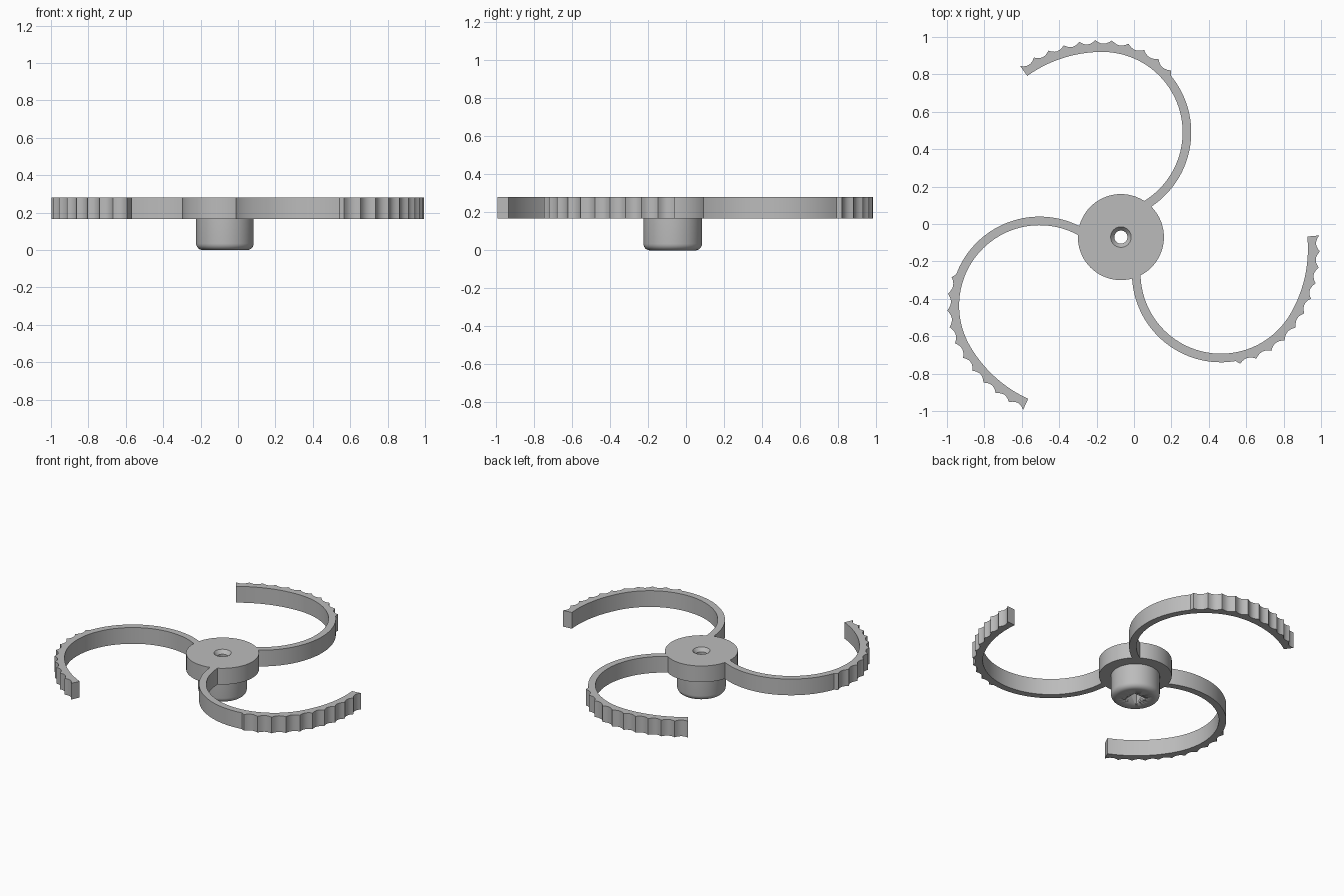
import bpy, bmesh
from math import sin, cos, pi, radians
from mathutils import Vector, Matrix

cube = bpy.data.objects.get("Cube")
if cube:
    bpy.data.objects.remove(cube, do_unlink=True)

grey = bpy.data.materials.new("plain grey")
grey.use_nodes = True
COLOUR = (0.5, 0.5, 0.5, 1)
grey.diffuse_color = COLOUR
grey.node_tree.nodes["Principled BSDF"].inputs["Base Color"].default_value = COLOUR

HUB = Vector((-0.07, -0.07, 0))
LOW, TOP = 0.167, 0.28          # underside and top of disc and arms


def finish(name, bm, angle=30):
    bmesh.ops.recalc_face_normals(bm, faces=bm.faces)
    mesh = bpy.data.meshes.new(name)
    bm.to_mesh(mesh)
    bm.free()
    mesh.materials.append(grey)
    ob = bpy.data.objects.new(name, mesh)
    bpy.context.collection.objects.link(ob)
    bpy.ops.object.select_all(action='DESELECT')
    bpy.context.view_layer.objects.active = ob
    ob.select_set(True)
    bpy.ops.object.shade_smooth_by_angle(angle=radians(angle))
    return ob


# Hub: turned disc and shaft with a rounded foot and a countersunk bore
SHAFT, FILLET, BORE = 0.154, 0.035, 0.035
profile = [(BORE, 0)]
for i in range(7):
    a = i / 6 * pi / 2
    profile.append((SHAFT - FILLET + FILLET * sin(a), FILLET - FILLET * cos(a)))
profile += [(SHAFT, LOW), (0.23, LOW), (0.23, TOP), (0.055, TOP), (BORE, TOP - 0.025)]
STEPS = 72
bm = bmesh.new()
rings = [[bm.verts.new(HUB + Vector((r * cos(t), r * sin(t), z))) for r, z in profile]
         for t in (2 * pi * k / STEPS for k in range(STEPS))]
for k in range(STEPS):
    a, b = rings[k], rings[(k + 1) % STEPS]
    for j in range(len(profile)):
        n = (j + 1) % len(profile)
        bm.faces.new((a[j], a[n], b[n], b[j]))
hub = finish("hub", bm)

# Square drive socket cut into the foot of the shaft
bm = bmesh.new()
bmesh.ops.create_cube(bm, size=1, matrix=Matrix.Translation(HUB + Vector((0, 0, 0.04)))
                      @ Matrix.Diagonal((0.095, 0.095, 0.2, 1)))
cutter = finish("socket_cutter", bm)
cutter.hide_render = True
cut = hub.modifiers.new("socket", 'BOOLEAN')
cut.operation, cut.solver, cut.object = 'DIFFERENCE', 'EXACT', cutter
bpy.context.view_layer.objects.active = hub
bpy.ops.object.modifier_apply(modifier="socket")
bpy.data.objects.remove(cutter, do_unlink=True)

# Arm outline: a round sweep, then a flatter tail; the outer edge is scalloped
CENTRE = Vector((-0.17, 0.49))
R, TAIL_R = 0.43, 0.69
START, TOOTH_START, TAIL_SWEEP = -60, 42, 35.5
TAIL_CENTRE = CENTRE + Vector((0, R - TAIL_R))
TOOTH_LENGTH = radians(90 - TOOTH_START) * R + radians(TAIL_SWEEP) * TAIL_R
TEETH, CUTS = 10, 6


def arm_point(s):
    """Inner edge position and outward direction at distance s from the first tooth."""
    turn = radians(90 - TOOTH_START) * R
    if s < turn:
        a = radians(TOOTH_START) + s / R
        d = Vector((cos(a), sin(a)))
        return CENTRE + d * R, d
    a = pi / 2 + (s - turn) / TAIL_R
    d = Vector((cos(a), sin(a)))
    return TAIL_CENTRE + d * TAIL_R, d


inner, outer = [], []
plain = radians(TOOTH_START - START) * R
for i in range(40):
    p, d = arm_point(plain * (i / 40 - 1))
    inner.append(p)
    outer.append(p + d * 0.046)
for i in range(TEETH * CUTS + 1):
    f = (i % CUTS) / CUTS
    p, d = arm_point(TOOTH_LENGTH * i / (TEETH * CUTS))
    inner.append(p)
    outer.append(p + d * (0.064 - 0.020 * 4 * f * (1 - f)))


def build_arm(name, turn):
    bm = bmesh.new()
    rot = Matrix.Rotation(turn, 3, 'Z')

    def place(p, z):
        return bm.verts.new(HUB + rot @ (Vector((p.x, p.y, z)) - HUB))

    rows = [(place(a, LOW), place(b, LOW), place(b, TOP), place(a, TOP))
            for a, b in zip(inner, outer)]
    for a, b in zip(rows, rows[1:]):
        for j in range(4):
            n = (j + 1) % 4
            bm.faces.new((a[j], a[n], b[n], b[j]))
    bm.faces.new(rows[0])
    bm.faces.new(rows[-1])
    return finish(name, bm, 25)


for i, name in enumerate(("back_arm", "right_arm", "left_arm")):
    build_arm(name, i * 2 * pi / 3)
